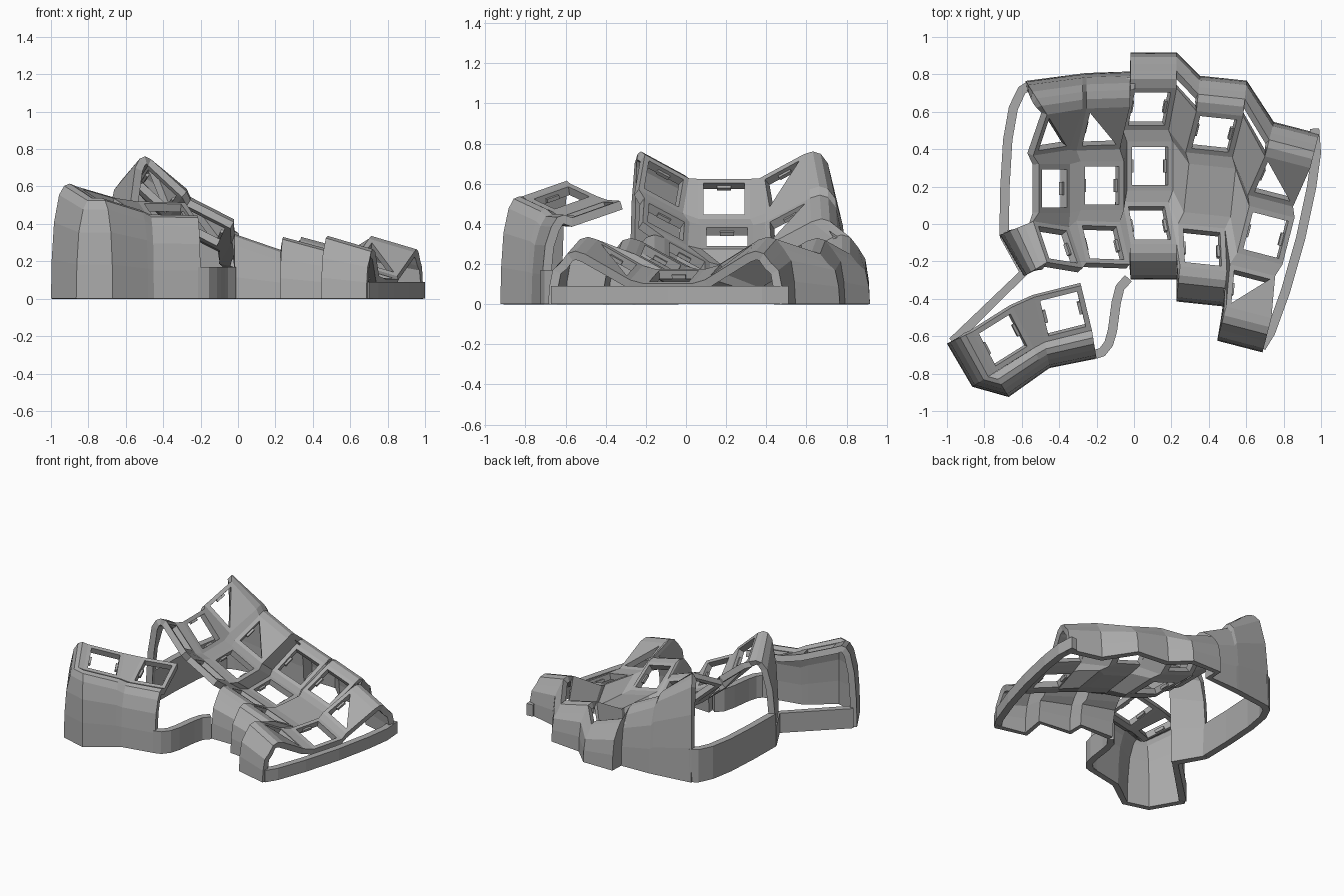
import bpy, bmesh
from math import radians
from mathutils import Matrix, Vector

cube = bpy.data.objects.get("Cube")
if cube:
    bpy.data.objects.remove(cube)

grey = bpy.data.materials.new("warm_grey_plastic")
grey.use_nodes = True
tone = (0.4, 0.4, 0.4, 1)
grey.diffuse_color = tone
grey.node_tree.nodes["Principled BSDF"].inputs["Base Color"].default_value = tone

HALF, HOLE, HINGE, OUT = 0.13, 0.102, 0.163, 0.19
END_SHIFT = Vector((-0.028, 0, 0))
CORNERS = ((-1, -1), (1, -1), (1, 1), (-1, 1))
all_keys = []


def make_object(name, bm):
    mesh = bpy.data.meshes.new(name)
    bm.to_mesh(mesh)
    bm.free()
    mesh.materials.append(grey)
    obj = bpy.data.objects.new(name, mesh)
    bpy.context.collection.objects.link(obj)
    return obj


def make_shell(name, faces, thickness=0.045, offset=-1):
    """Join loose faces into a sheet and thicken it inwards."""
    bm = bmesh.new()
    for face in faces:
        bm.faces.new([bm.verts.new(p) for p in face])
    bmesh.ops.remove_doubles(bm, verts=bm.verts, dist=0.0005)
    bmesh.ops.recalc_face_normals(bm, faces=bm.faces)
    if sum(f.normal.z * f.calc_area() for f in bm.faces) < 0:
        bmesh.ops.reverse_faces(bm, faces=bm.faces)
    obj = make_object(name, bm)
    solid = obj.modifiers.new("thickness", "SOLIDIFY")
    solid.thickness = thickness
    solid.offset = offset
    return obj


def rotation(yaw, tilt, pitch):
    return (Matrix.Rotation(radians(yaw), 3, "Z")
            @ Matrix.Rotation(radians(tilt), 3, "Y")
            @ Matrix.Rotation(radians(pitch), 3, "X"))


def key_frame(faces, centre, rot, fill=()):
    """Square ring around a key hole; returns its four outer corners."""
    def ring(size):
        return [centre + rot @ Vector((a * size, b * size, 0)) for a, b in CORNERS]
    outer, inner = ring(HALF), ring(HOLE)
    for i in range(4):
        j = (i + 1) % 4
        faces.append((outer[i], outer[j], inner[j], inner[i]))
    if fill:
        faces.append([inner[i] for i in fill])
    all_keys.append((centre, rot))
    return outer


def wall_path(top, base):
    """Rounded shoulder running from a frame corner down to the floor."""
    def at(t, z):
        return Vector((top.x + (base[0] - top.x) * t, top.y + (base[1] - top.y) * t, z))
    h = top.z
    return [top, at(0.26, h + 0.015), at(0.48, h + 0.003), at(0.68, h - 0.045),
            at(0.88, h * 0.68), at(0.97, h * 0.35), at(1, 0)]


def wall(faces, paths, slits=()):
    for i in range(len(paths) - 1):
        a, b = paths[i], paths[i + 1]
        for k in range(len(a) - 1):
            if not (i in slits and k < 2):
                faces.append((a[k], b[k], b[k + 1], a[k + 1]))


# Finger key wells: x, y, z, yaw, middle tilt, end tilt, pitch, splay
columns = [
    (-0.425, 0.19, 0.525, 0, 50, 42, 38, 9),
    (-0.17, 0.205, 0.335, 0, 27, 27, 31, 2),
    (0.085, 0.31, 0.15, 0, 19, 19, 30, 0),
    (0.405, 0.18, 0.14, -6, 15, 15, 30, 0),
    (0.705, -0.06, 0.14, -14.5, 16, 16, 31, 0),
]
# Partly or fully closed key holes, by column and row
fills = {(0, 1): (1, 2, 3), (1, 1): (1, 2, 3), (3, 0): (0, 1, 2, 3),
         (4, 1): (1, 2, 3), (4, -1): (0, 1, 2)}

faces, lefts, rights = [], [], []
back_paths, front_paths = [], []
for c, (x, y, z, yaw, tilt, end_tilt, pitch, splay) in enumerate(columns):
    middle, mid_rot = Vector((x, y, z)), rotation(yaw, tilt, 0)
    left, right = [], []
    for s in (-1, 0, 1):
        rot, centre = mid_rot, middle
        if s:
            rot = rotation(yaw + s * splay, end_tilt, s * pitch)
            centre = middle + s * HINGE * (mid_rot.col[1] + rot.col[1]) + END_SHIFT
        q = key_frame(faces, centre, rot, fills.get((c, s), ()))
        left += [q[0], q[3]]
        right += [q[1], q[2]]
    for k in (1, 3):
        faces.append((left[k], right[k], right[k + 1], left[k + 1]))
    lefts.append(left)
    rights.append(right)
    out = rotation(yaw, 0, 0).col[1] * OUT
    back_paths += [wall_path(p, p + out) for p in (left[5], right[5])]
    if c > 1:
        front_paths += [wall_path(p, p - out) for p in (left[0], right[0])]

# The innermost back corner flares out to meet the rail
back_paths[0] = wall_path(lefts[0][5], (-0.58, 0.765))

# Webs between neighbouring columns
for c in range(len(columns) - 1):
    a, b = rights[c], lefts[c + 1]
    for k in range(5):
        faces.append((a[k], b[k], b[k + 1], a[k + 1]))

# Outer walls and the post at the inner front corner
wall(faces, back_paths, slits=(5, 7))
wall(faces, front_paths)
wall(faces, [wall_path(lefts[0][0], (-0.59, -0.28)),
             wall_path(lefts[0][1], (-0.72, -0.06))])
make_shell("finger_key_shell", faces)

# Thumb cluster
faces = []
a = key_frame(faces, Vector((-0.70, -0.62, 0.53)), rotation(32, 14, 18))
b = key_frame(faces, Vector((-0.38, -0.48, 0.475)), rotation(14, 1, 19))
faces.append((a[1], b[0], b[3], a[2]))
wall(faces, [wall_path(a[3], (-1.0, -0.64)), wall_path(a[0], (-0.865, -0.87)),
             wall_path(a[0] + Vector((0.002, 0, 0)), (-0.67, -0.925)),
             wall_path(a[1], (-0.48, -0.79)), wall_path(b[0], (-0.45, -0.77)),
             wall_path(b[1], (-0.2, -0.72))])
make_shell("thumb_key_shell", faces)


# Low rails that tie the shells together along the floor
def rail(name, points, height):
    sheet = []
    for p, q in zip(points, points[1:]):
        sheet.append(((*p, 0), (*q, 0), (*q, height), (*p, height)))
    make_shell(name, sheet, 0.05, 0)


rail("inner_rail", [(-0.55, 0.745), (-0.6, 0.715), (-0.645, 0.62), (-0.675, 0.45),
                    (-0.69, 0.2), (-0.695, -0.06)], 0.25)
rail("thumb_back_rail", [(-0.695, -0.06), (-0.59, -0.26), (-0.97, -0.63)], 0.15)
rail("thumb_front_rail", [(-0.22, -0.70), (-0.17, -0.685), (-0.135, -0.64), (-0.115, -0.57),
                          (-0.095, -0.42), (-0.075, -0.34), (-0.03, -0.29)], 0.17)
rail("outer_rail", [(0.68, -0.66), (0.73, -0.58), (0.81, -0.36), (0.89, -0.08),
                    (0.95, 0.2), (0.975, 0.38), (0.965, 0.51)], 0.09)

# Small switch clips on both sides of each hole
bm = bmesh.new()
for centre, rot in all_keys:
    for side in (-1, 1):
        place = Matrix.Translation(centre) @ rot.to_4x4()
        place = place @ Matrix.Translation((side * (HOLE - 0.005), 0, -0.03))
        bmesh.ops.create_cube(bm, size=1, matrix=place @ Matrix.Diagonal((0.02, 0.07, 0.02, 1)))
make_object("switch_clips", bm)
